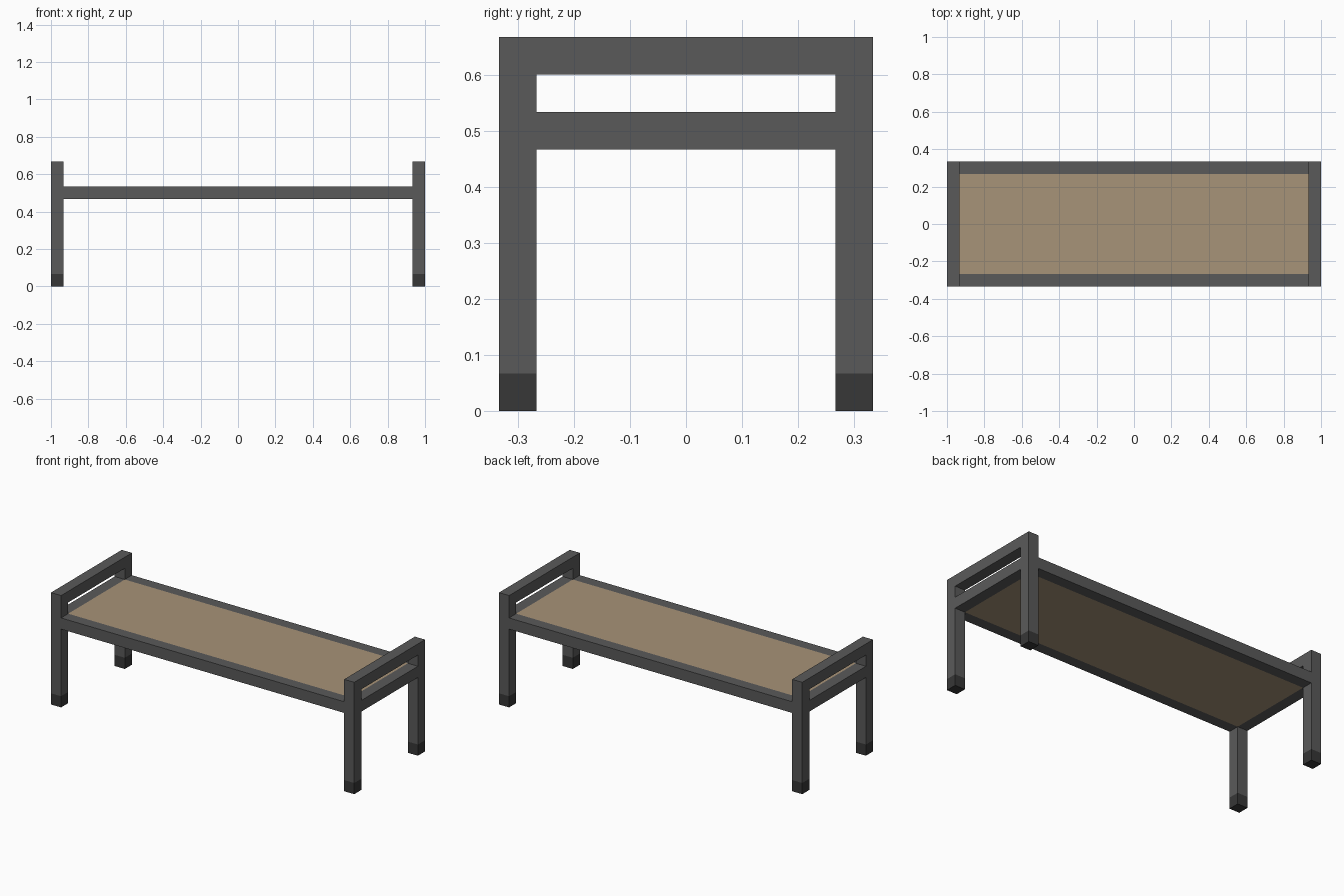
import bpy
import bmesh

cube = bpy.data.objects.get("Cube")
if cube:
    bpy.data.objects.remove(cube, do_unlink=True)

U = 1 / 15            # bar thickness
X, Y, H = 1.0, 5 * U, 10 * U   # half length, half depth, height


def material(name, rgb):
    m = bpy.data.materials.new(name)
    m.use_nodes = True
    m.diffuse_color = (*rgb, 1)
    bsdf = next(n for n in m.node_tree.nodes if n.type == 'BSDF_PRINCIPLED')
    bsdf.inputs["Base Color"].default_value = (*rgb, 1)
    bsdf.inputs["Roughness"].default_value = 0.8
    return m


def box(name, lo, hi, mat):
    bm = bmesh.new()
    bmesh.ops.create_cube(bm, size=1)
    for v in bm.verts:
        v.co = [(a + b) / 2 + c * (b - a) for a, b, c in zip(lo, hi, v.co)]
    mesh = bpy.data.meshes.new(name)
    bm.to_mesh(mesh)
    bm.free()
    mesh.materials.append(mat)
    obj = bpy.data.objects.new(name, mesh)
    bpy.context.collection.objects.link(obj)
    return obj


def span(side, inner, outer):
    """Ordered interval on the negative or positive side of an axis."""
    return sorted((side * inner, side * outer))


frame = material("dark grey metal", (0.102, 0.102, 0.102))
rubber = material("black rubber", (0.038, 0.038, 0.038))
canvas = material("tan canvas", (0.386, 0.292, 0.188))

# Corner posts with rubber feet
for sx, xn in ((-1, "right"), (1, "left")):
    x0, x1 = span(sx, X - U, X)
    for sy, yn in ((-1, "front"), (1, "back")):
        y0, y1 = span(sy, Y - U, Y)
        box(f"{yn}_{xn}_leg", (x0, y0, U), (x1, y1, H), frame)
        box(f"{yn}_{xn}_foot", (x0, y0, 0), (x1, y1, U), rubber)
    # End rails: bed level and top
    box(f"{xn}_end_rail", (x0, U - Y, 7 * U), (x1, Y - U, 8 * U), frame)
    box(f"{xn}_top_rail", (x0, U - Y, 9 * U), (x1, Y - U, H), frame)

# Long side rails
for sy, yn in ((-1, "front"), (1, "back")):
    y0, y1 = span(sy, Y - U, Y)
    box(f"{yn}_side_rail", (U - X, y0, 7 * U), (X - U, y1, 8 * U), frame)

# Bed panel, flush with the rails
box("bed_panel", (U - X, U - Y, 7 * U), (X - U, Y - U, 8 * U), canvas)
